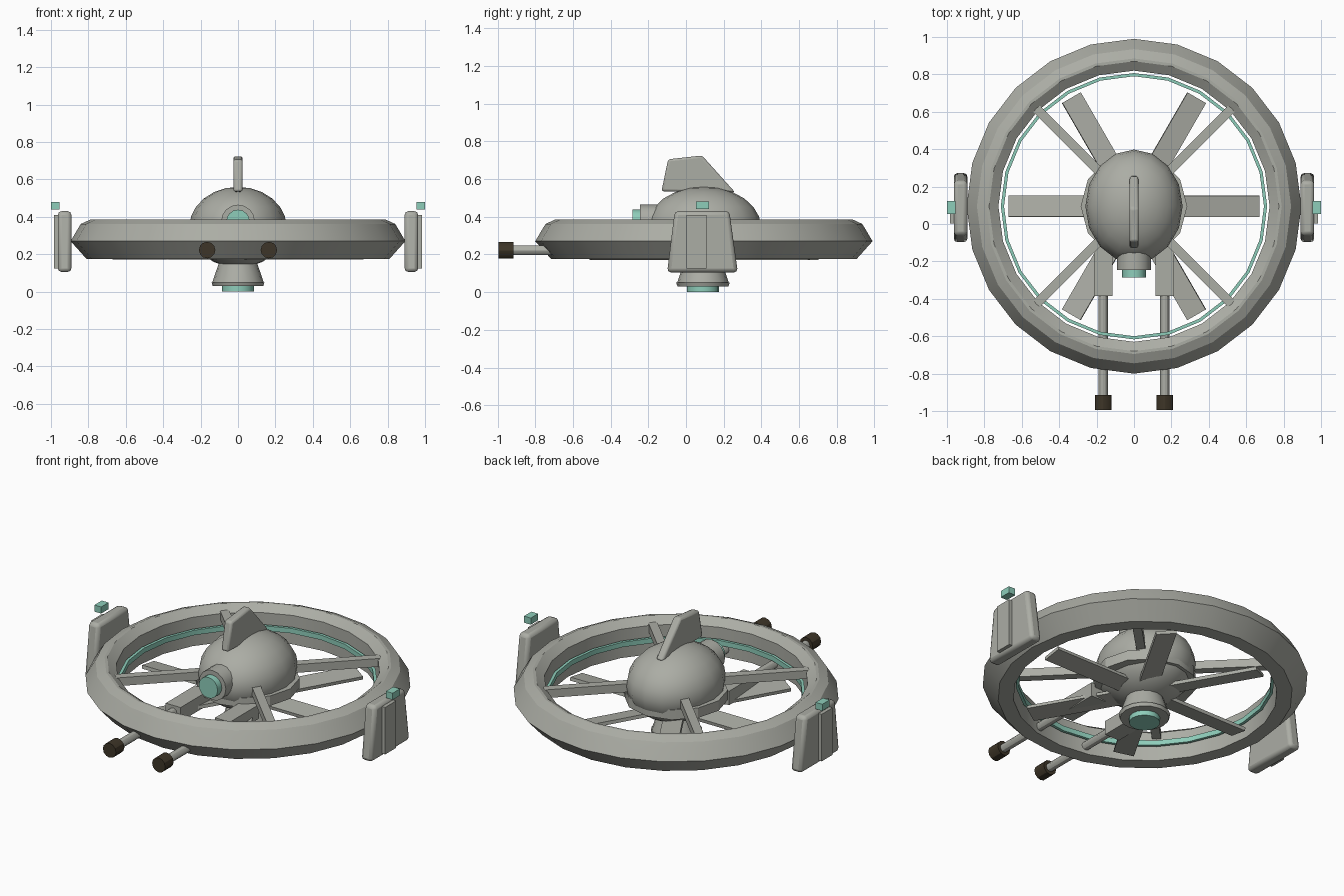
import bpy, bmesh, math
from mathutils import Matrix, Vector

if "Cube" in bpy.data.objects:
    bpy.data.objects.remove(bpy.data.objects["Cube"], do_unlink=True)

CY = 0.095  # shared centre line of ring and hub


def material(name, rgb):
    m = bpy.data.materials.new(name)
    m.use_nodes = True
    m.diffuse_color = (*rgb, 1)
    m.node_tree.nodes["Principled BSDF"].inputs["Base Color"].default_value = (*rgb, 1)
    return m


GRAY = material("warm_gray", (0.41, 0.418, 0.376))
TEAL = material("glow_teal", (0.27, 0.61, 0.49))
DARK = material("dark_brown", (0.048, 0.036, 0.021))


def finish(bm, name, mat, bevel=0, angle=30):
    bmesh.ops.recalc_face_normals(bm, faces=bm.faces)
    mesh = bpy.data.meshes.new(name)
    bm.to_mesh(mesh)
    bm.free()
    mesh.materials.append(mat)
    ob = bpy.data.objects.new(name, mesh)
    bpy.context.collection.objects.link(ob)
    if bevel:
        mod = ob.modifiers.new("bevel", "BEVEL")
        mod.width = bevel
        mod.segments = 2
    bpy.ops.object.select_all(action="DESELECT")
    ob.select_set(True)
    bpy.context.view_layer.objects.active = ob
    bpy.ops.object.shade_smooth_by_angle(angle=math.radians(angle))
    return ob


def box(name, mat, centre, size, turn=None, bevel=0):
    bm = bmesh.new()
    bmesh.ops.create_cube(bm, size=1)
    m = (turn or Matrix()) @ Matrix.Translation(centre) @ Matrix.Diagonal((*size, 1))
    bm.transform(m)
    return finish(bm, name, mat, bevel)


def cone(name, mat, start, end, r1, r2, sides=16):
    bm = bmesh.new()
    a, b = Vector(start), Vector(end)
    bmesh.ops.create_cone(bm, cap_ends=True, segments=sides, radius1=r1, radius2=r2,
                          depth=(b - a).length)
    turn = (b - a).to_track_quat("Z", "Y").to_matrix().to_4x4()
    bm.transform(Matrix.Translation((a + b) / 2) @ turn)
    return finish(bm, name, mat)


def lathe_ring(name, mat, profile, steps=24):
    # closed (radius, height) outline swept round the vertical axis
    bm = bmesh.new()
    loops = []
    for i in range(steps):
        a = math.tau * i / steps
        loops.append([bm.verts.new((r * math.cos(a), CY + r * math.sin(a), z)) for r, z in profile])
    n = len(profile)
    for i in range(steps):
        p, q = loops[i], loops[(i + 1) % steps]
        for j in range(n):
            k = (j + 1) % n
            bm.faces.new((p[j], q[j], q[k], p[k]))
    return finish(bm, name, mat, angle=20)


def slab(name, mat, outline, x, thick, bevel):
    # (y, z) outline given thickness along x
    bm = bmesh.new()
    face = bm.faces.new([bm.verts.new((x - thick / 2, y, z)) for y, z in outline])
    new = bmesh.ops.extrude_face_region(bm, geom=[face])["geom"]
    bmesh.ops.translate(bm, vec=(thick, 0, 0), verts=[v for v in new if isinstance(v, bmesh.types.BMVert)])
    return finish(bm, name, mat, bevel)


# Outer ring and inner glow band
lathe_ring("outer_ring", GRAY, [(0.725, 0.175), (0.725, 0.35), (0.775, 0.385), (0.79, 0.385),
                                (0.84, 0.362), (0.855, 0.338), (0.895, 0.27), (0.81, 0.175)])
lathe_ring("glow_band", TEAL, [(0.695, 0.255), (0.695, 0.285), (0.712, 0.285), (0.712, 0.255)])

# Hub with collar and top fin
bm = bmesh.new()
bmesh.ops.create_uvsphere(bm, u_segments=16, v_segments=12, radius=1)
bm.transform(Matrix.Translation((0, CY, 0.345)) @ Matrix.Diagonal((0.26, 0.303, 0.215, 1)))
finish(bm, "hub", GRAY, angle=60)
cone("hub_collar", GRAY, (0, CY, 0.24), (0, CY, 0.30), 0.285, 0.285, 12)
slab("top_fin", GRAY, [(-0.13, 0.535), (-0.095, 0.705), (0.085, 0.725), (0.26, 0.53)], 0, 0.05, 0.012)

# Front eye
cone("eye_housing", GRAY, (0, -0.10, 0.375), (0, -0.245, 0.375), 0.09, 0.09)
cone("eye_lens", TEAL, (0, -0.22, 0.375), (0, -0.285, 0.375), 0.063, 0.063)

# Lower thruster
cone("thruster_bell", GRAY, (0, 0.09, 0.16), (0, 0.09, 0.05), 0.10, 0.137)
cone("thruster_lip", GRAY, (0, 0.09, 0.05), (0, 0.09, 0.03), 0.142, 0.135)
cone("thruster_glow", TEAL, (0, 0.09, 0.06), (0, 0.09, 0), 0.085, 0.085)

# Spokes joining hub and ring
for i in range(4):
    turn = Matrix.Translation((0, CY, 0.335)) @ Matrix.Rotation(math.radians(45 + 90 * i), 4, "Z")
    box(f"spoke_{i + 1}", GRAY, (0.46, 0, 0), (0.56, 0.05, 0.05), turn)

# Pitched rotor blades
for i in range(6):
    turn = (Matrix.Translation((0, CY, 0.19)) @ Matrix.Rotation(math.radians(60 * i), 4, "Z")
            @ Matrix.Rotation(math.radians(9), 4, "X"))
    box(f"rotor_blade_{i + 1}", GRAY, (0.37, 0, 0), (0.6, 0.115, 0.02), turn)

# Paired guns and side pods
for side, s in (("left", 1), ("right", -1)):
    x = 0.165 * s
    box(f"{side}_gun_mount", GRAY, (x, -0.245, 0.22), (0.1, 0.28, 0.085))
    cone(f"{side}_gun_barrel", GRAY, (x, -0.35, 0.222), (x, -0.93, 0.222), 0.025, 0.025, 12)
    cone(f"{side}_gun_muzzle", DARK, (x, -0.915, 0.222), (x, -0.995, 0.222), 0.044, 0.044, 12)
    slab(f"{side}_pod", GRAY, [(-0.1, 0.105), (-0.06, 0.43), (0.23, 0.43), (0.275, 0.105)],
         0.927 * s, 0.073, 0.02)
    box(f"{side}_pod_strip", GRAY, (0.97 * s, 0.055, 0.267), (0.03, 0.105, 0.285))
    box(f"{side}_pod_beacon", TEAL, (0.977 * s, 0.088, 0.46), (0.045, 0.07, 0.04))
